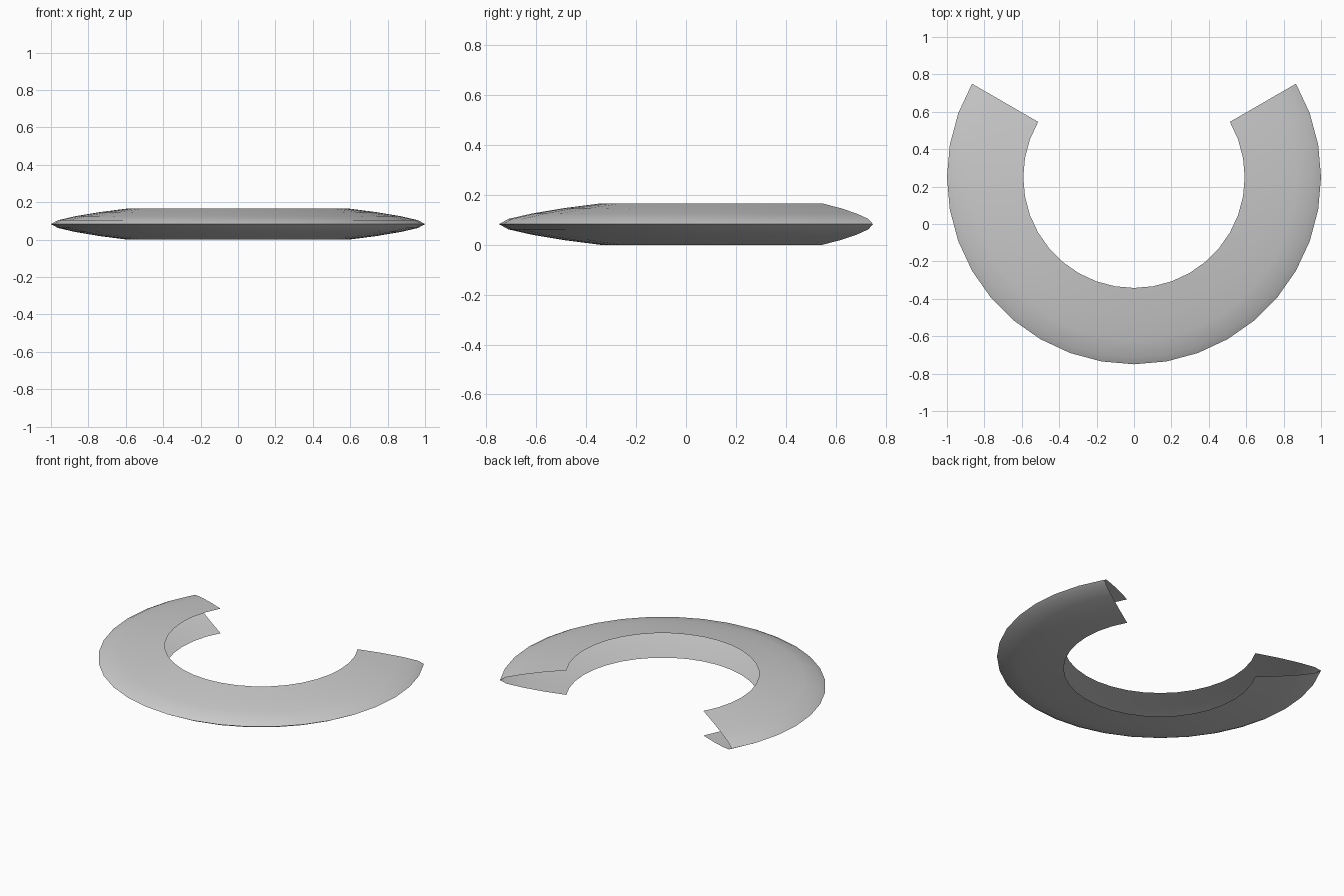
import bpy
import bmesh
from math import radians, cos, sin

cube = bpy.data.objects.get("Cube")
if cube:
    bpy.data.objects.remove(cube, do_unlink=True)

# Material
grey = bpy.data.materials.new("light grey")
grey.use_nodes = True
colour = (0.6, 0.6, 0.6, 1)
grey.diffuse_color = colour
grey.node_tree.nodes["Principled BSDF"].inputs["Base Color"].default_value = colour

# Cross-section: radius and height above the mid plane, mirrored below it
MID = 0.083
upper = [(0.592, MID), (0.74, 0.064), (0.87, 0.042), (0.962, 0.021)]
profile = upper + [(1.0, 0.0)] + [(r, -h) for r, h in reversed(upper)]

# Open shell swept through two thirds of a turn, open inside and at both ends
STEPS = 24
START, SWEEP = radians(150), radians(240)
bm = bmesh.new()
rings = []
for i in range(STEPS + 1):
    a = START + SWEEP * i / STEPS
    rings.append([bm.verts.new((r * cos(a), 0.25 + r * sin(a), MID + h))
                  for r, h in profile])
for ring, following in zip(rings, rings[1:]):
    for j in range(len(profile) - 1):
        bm.faces.new((ring[j], ring[j + 1], following[j + 1], following[j]))

mesh = bpy.data.meshes.new("ring_shell")
bm.to_mesh(mesh)
bm.free()
mesh.materials.append(grey)
shell = bpy.data.objects.new("ring_shell", mesh)
bpy.context.collection.objects.link(shell)

# Smooth shading, rounded over the rim
bpy.ops.object.select_all(action="DESELECT")
shell.select_set(True)
bpy.context.view_layer.objects.active = shell
bpy.ops.object.shade_smooth_by_angle(angle=radians(80))
